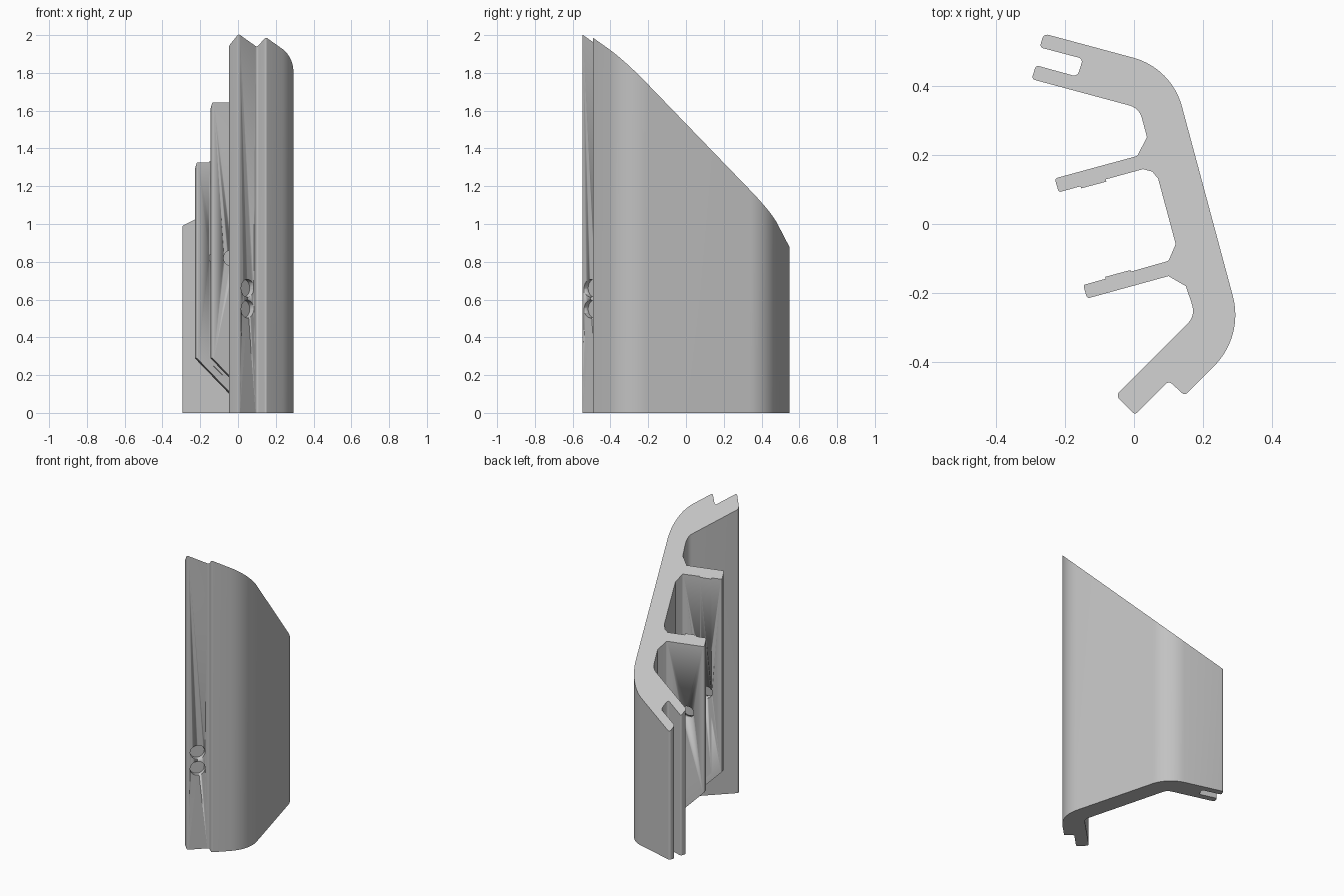
import bpy, bmesh, math
from mathutils import Vector

cube = bpy.data.objects.get("Cube")
if cube:
    bpy.data.objects.remove(cube, do_unlink=True)

grey = bpy.data.materials.new("plain_grey")
grey.use_nodes = True
colour = (0.54, 0.54, 0.54, 1)
grey.diffuse_color = colour
grey.node_tree.nodes["Principled BSDF"].inputs["Base Color"].default_value = colour

# The ribs run along U, the wall along V
TILT = math.radians(15)
U = Vector((math.cos(TILT), math.sin(TILT)))
V = Vector((-U.y, U.x))


def top_z(p):
    return 1.471 - p.dot(V)


def floor_z(p):
    return 0.0


def rib_z(p):
    return max(0.0, 0.103 - p.dot(U))


def pad_z(p):
    return rib_z(p) + 0.05


def rounded(corners):
    """Turn (x, y, radius) corners into an outline with arcs."""
    out = []
    for i, (x, y, r) in enumerate(corners):
        p = Vector((x, y))
        if r == 0:
            out.append(p)
            continue
        a = (Vector(corners[i - 1][:2]) - p).normalized()
        b = (Vector(corners[(i + 1) % len(corners)][:2]) - p).normalized()
        half = a.angle(b) / 2
        centre = p + (a + b).normalized() * r / math.sin(half)
        start = p + a * r / math.tan(half) - centre
        end = p + b * r / math.tan(half) - centre
        steps = 16 if r > 0.1 else 6
        sweep = math.pi - 2 * half
        for k in range(steps + 1):
            t = k / steps
            d = (start * math.sin((1 - t) * sweep) + end * math.sin(t * sweep)) / math.sin(sweep)
            out.append(centre + d)
    return out


def smooth(obj):
    bpy.ops.object.select_all(action='DESELECT')
    obj.select_set(True)
    bpy.context.view_layer.objects.active = obj
    bpy.ops.object.shade_smooth_by_angle(angle=math.radians(25))


def prism(name, outline, low):
    """Upright prism from the low surface to the slanted top."""
    bm = bmesh.new()
    bottom = [bm.verts.new((p.x, p.y, low(p))) for p in outline]
    top = [bm.verts.new((p.x, p.y, top_z(p))) for p in outline]
    n = len(outline)
    bm.faces.new(bottom[::-1])
    bm.faces.new(top)
    for i in range(n):
        j = (i + 1) % n
        bm.faces.new((bottom[i], bottom[j], top[j], top[i]))
    bmesh.ops.recalc_face_normals(bm, faces=bm.faces)
    mesh = bpy.data.meshes.new(name)
    bm.to_mesh(mesh)
    bm.free()
    mesh.materials.append(grey)
    obj = bpy.data.objects.new(name, mesh)
    bpy.context.collection.objects.link(obj)
    smooth(obj)
    return obj


def drill(targets, name, centre, axis, radius, depth):
    """Cut a round hole of the given total length, centred on a point."""
    turn = Vector((axis.x, axis.y, 0)).to_track_quat('Z', 'Y').to_euler()
    bpy.ops.mesh.primitive_cylinder_add(vertices=32, radius=radius, depth=depth,
                                        location=centre, rotation=turn)
    cutter = bpy.context.object
    cutter.name = name
    cutter.data.materials.append(grey)
    smooth(cutter)
    cutter.hide_render = True
    cutter.hide_viewport = True
    cutter.display_type = 'WIRE'
    for obj in targets:
        mod = obj.modifiers.new(name, 'BOOLEAN')
        mod.operation = 'DIFFERENCE'
        mod.solver = 'EXACT'
        mod.object = cutter


# Bent wall with its front leg and slotted back leg
wall = prism("bent_wall", rounded([
    (-.053, -.497, .015), (.003, -.553, .01), (.101, -.455, .012),
    (.147, -.497, .01), (.318, -.326, .21), (.109, .452, .2),
    (-.262, .552, .015), (-.273, .512, .01), (-.148, .479, .012),
    (-.164, .427, .015), (-.284, .46, .01), (-.297, .42, .01),
    (.015, .336, .05), (.177, -.267, .05)]), floor_z)

# Flared ribs with slanted lower ends
back_rib = prism("back_rib", rounded([
    (-.23, .132, .008), (-.218, .092, .006), (.026, .159, 0),
    (.053, .152, 0), (.071, .13, 0), (.038, .252, 0), (.009, .197, .01)]), rib_z)
front_rib = prism("front_rib", rounded([
    (-.147, -.177, .006), (-.136, -.216, .008), (.1, -.151, 0),
    (.15, -.18, 0), (.169, -.235, 0), (.121, -.058, 0), (.1, -.107, .01)]), rib_z)


# Thin raised strips on the facing sides of the ribs
def strip(name, x, y, side):
    start = Vector((x, y))
    end = start + U * 0.076
    lift = V * side * 0.007
    return prism(name, [start, end, end + lift, start + lift], pad_z)


back_strip = strip("back_rib_strip", -.155, .110, -1)
front_strip = strip("front_rib_strip", -.082, -.160, 1)

# Round holes through the ribs and blind holes in the front leg
drill([back_rib, back_strip], "back_rib_hole", (-.118, .14, .82), V, .041, .15)
drill([front_rib, front_strip], "front_rib_hole", (-.042, -.17, .82), V, .041, .15)
for label, z in (("lower", .55), ("upper", .66)):
    drill([wall], label + "_leg_hole", (.05, -.506, z), Vector((1, -1)), .047, .06)
